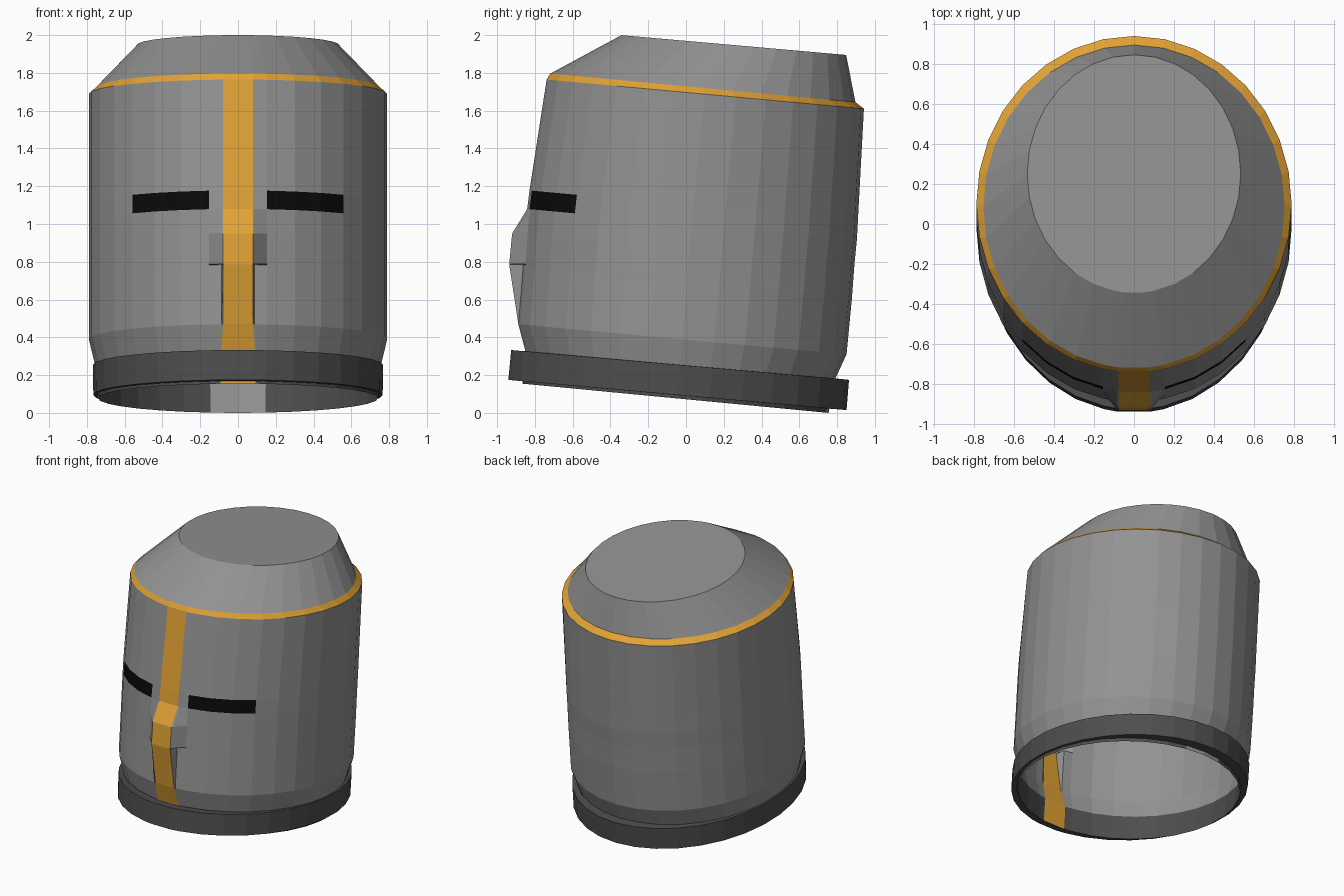
import bpy, math

if "Cube" in bpy.data.objects:
    bpy.data.objects.remove(bpy.data.objects["Cube"])


def material(name, rgb):
    m = bpy.data.materials.new(name)
    m.diffuse_color = (*rgb, 1)
    m.use_nodes = True
    m.node_tree.nodes["Principled BSDF"].inputs["Base Color"].default_value = m.diffuse_color
    return m


STEEL = material("steel grey", (0.29, 0.29, 0.29))
GOLD = material("gold trim", (0.75, 0.36, 0.035))
BLACK = material("slit black", (0.003, 0.003, 0.003))
DARK = material("collar dark grey", (0.075, 0.075, 0.075))

# Angles from the front: two close pairs bound the central strip, rest is 32-sided
STEP = math.tau / 32
ANGLES = [-0.112, -0.1, 0.1, 0.112] + [k * STEP for k in range(1, 32)]
N = len(ANGLES)


def ring(yf, zf, yb, zb, w):
    """Tilted ellipse given by its front point, back point and half width."""
    out = []
    for a in ANGLES:
        t = (1 - math.cos(a)) / 2
        out.append([w * math.sin(a), yf + (yb - yf) * t, zf + (zb - zf) * t])
    return out


def build(name, rings, materials, rule, close=False, cap=False):
    """Skin a stack of rings; rule(row, angle) picks the material index."""
    verts = [v for r in rings for v in r]
    faces, mats = [], []
    rows = len(rings)
    for i in range(rows if close else rows - 1):
        for j in range(N):
            k, n = (j + 1) % N, (i + 1) % rows
            # column order: the list wraps from the last angle to the first pair
            faces.append((i * N + j, i * N + k, n * N + k, n * N + j))
            mid = [(rings[i][j][c] + rings[i][k][c]) / 2 for c in range(3)]
            mats.append(rule(i, mid))
    if cap:
        faces.append(tuple(range((rows - 1) * N, rows * N)))
        mats.append(0)
    mesh = bpy.data.meshes.new(name)
    mesh.from_pydata(verts, [], faces)
    for m in materials:
        mesh.materials.append(m)
    mesh.polygons.foreach_set("material_index", mats)
    ob = bpy.data.objects.new(name, mesh)
    bpy.context.collection.objects.link(ob)
    return ob


# Helmet shell, bottom to top
shell = [ring(*p) for p in (
    (-0.870, 0.155, 0.755, 0.000, 0.742),
    (-0.855, 0.330, 0.790, 0.180, 0.757),
    (-0.892, 0.470, 0.850, 0.310, 0.790),
    (-0.867, 0.785, 0.880, 0.625, 0.790),
    (-0.867, 0.790, 0.880, 0.630, 0.790),
    (-0.855, 0.950, 0.892, 0.790, 0.790),
    (-0.845, 1.080, 0.905, 0.920, 0.790),
    (-0.833, 1.178, 0.910, 1.018, 0.790),
    (-0.742, 1.765, 0.942, 1.610, 0.790),
    (-0.722, 1.797, 0.897, 1.645, 0.755),
    (-0.345, 2.000, 0.848, 1.895, 0.535),
)]

# Nose ridge: push the strip forward, with sloped cheeks and a flat underside
for row, push in ((3, 0.073), (4, 0.073), (5, 0.07)):
    for j in (1, 2):
        shell[row][j][1] -= push
    if row > 3:
        for j in (0, 3):
            shell[row][j][1] -= push * 0.86

# Strip flares towards the neck
for row, s in ((0, 1.25), (1, 1.2)):
    for j in range(4):
        shell[row][j][0] *= s


def shell_rule(row, mid):
    x, y = mid[0], mid[1]
    if row == 8 or (abs(x) < 0.02 and y < 0 and row < 9):
        return 1                                   # brow band and central strip
    if row == 6 and y < -0.5 and 0.16 < abs(x) < 0.56:
        return 2                                   # eye slits
    if row == 0 and not (y > 0 and abs(x) < 0.16):
        return 3                                   # neck lining
    return 0


build("helmet_shell", shell, [STEEL, GOLD, BLACK, DARK], shell_rule, cap=True)

# Neck collar around the lower edge
collar = [ring(*p) for p in (
    (-0.945, 0.175, 0.850, 0.015, 0.766),
    (-0.930, 0.333, 0.863, 0.175, 0.768),
    (-0.860, 0.327, 0.795, 0.182, 0.757),
    (-0.878, 0.169, 0.765, 0.022, 0.748),
)]
build("neck_collar", collar, [DARK], lambda row, mid: 0, close=True)
